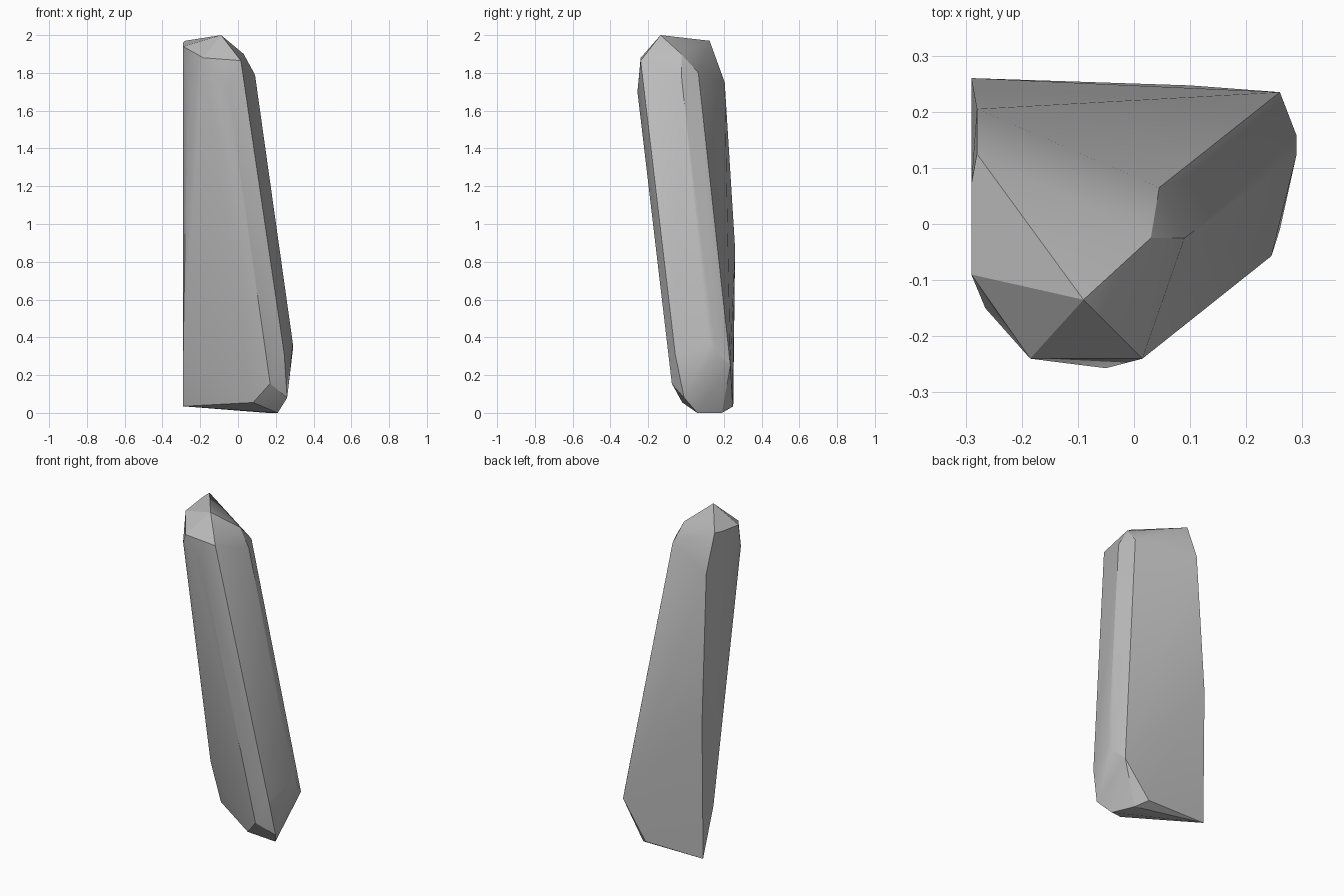
import bpy
import bmesh
import math

# Remove the default cube only
default_cube = bpy.data.objects.get("Cube")
if default_cube:
    bpy.data.objects.remove(default_cube, do_unlink=True)


def make_material(name, color):
    """Create one flat material for viewport and render."""
    material = bpy.data.materials.new(name)
    material.use_nodes = True
    material.diffuse_color = color
    shader = next(n for n in material.node_tree.nodes if n.type == "BSDF_PRINCIPLED")
    shader.inputs["Base Color"].default_value = color
    shader.inputs["Roughness"].default_value = 0.8
    return material


def make_faceted_stone(name, corner_groups, material):
    """Wrap a tight convex skin around the key corners of a stone."""
    bm = bmesh.new()
    for group in corner_groups:
        for corner in group:
            bm.verts.new(corner)
    result = bmesh.ops.convex_hull(bm, input=bm.verts, use_existing_faces=False)
    unused = set(result["geom_interior"]) | set(result["geom_unused"])
    loose = [item for item in unused if isinstance(item, bmesh.types.BMVert)]
    bmesh.ops.delete(bm, geom=loose, context="VERTS")
    bmesh.ops.dissolve_limit(bm, angle_limit=math.radians(1),
                             verts=bm.verts, edges=bm.edges)
    bmesh.ops.recalc_face_normals(bm, faces=bm.faces)
    mesh = bpy.data.meshes.new(name)
    bm.to_mesh(mesh)
    bm.free()
    mesh.materials.append(material)
    stone = bpy.data.objects.new(name, mesh)
    bpy.context.collection.objects.link(stone)
    return stone


# Leaning tip with its bevelled crown
crown = [(-.09, -.135, 2), (-.28, .125, 1.97), (-.29, .07, 1.96),
         (-.29, -.09, 1.94), (.03, -.025, 1.9)]

# Shoulders below the crown
shoulders = [(-.185, -.24, 1.88), (.015, -.24, 1.865), (.09, -.025, 1.79),
             (.045, .065, 1.8), (-.28, .205, 1.75), (-.265, -.15, 1.78),
             (-.05, -.257, 1.7)]

# Swollen lower flank and straight back edge
flank = [(-.29, .26, .87), (.29, .125, .37), (.29, .157, .33),
         (.26, .235, .25), (.245, -.057, .31), (-.29, .15, .32)]

# Chipped underside
foot = [(-.29, .25, .035), (.1, .247, .035), (.155, .19, 0), (.21, .06, 0),
        (.26, -.01, .08), (.08, -.02, .055), (.17, -.075, .155)]

grey_stone = make_material("grey stone", (.5, .5, .5, 1))
shard = make_faceted_stone("stone_shard", (crown, shoulders, flank, foot), grey_stone)

# Soft shading across shallow facets, crisp at the main ridges
bpy.ops.object.select_all(action="DESELECT")
shard.select_set(True)
bpy.context.view_layer.objects.active = shard
bpy.ops.object.shade_smooth_by_angle(angle=math.radians(25))
